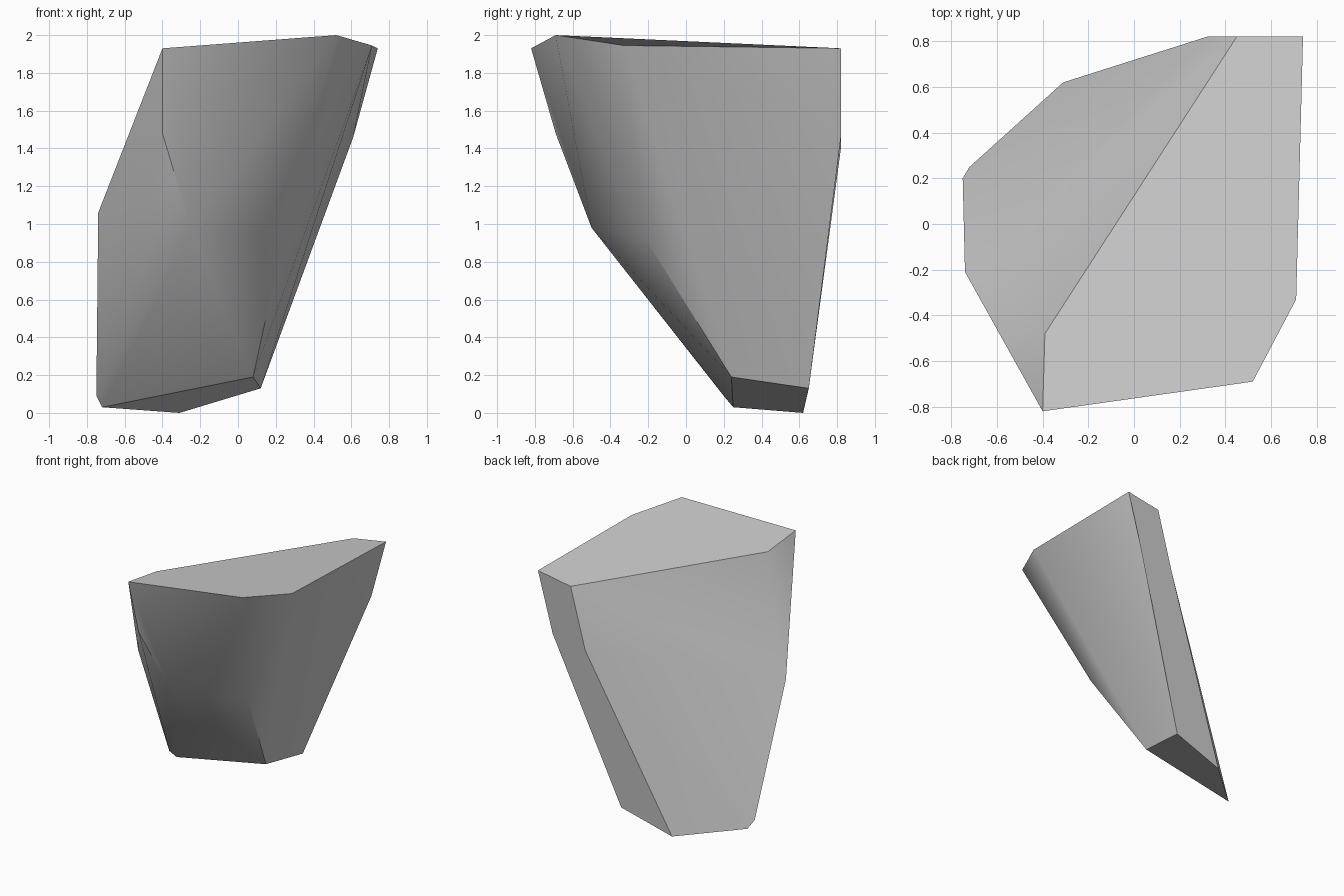
import bpy
import bmesh
import math

cube = bpy.data.objects.get("Cube")
if cube:
    bpy.data.objects.remove(cube, do_unlink=True)

# Stone colour
stone = bpy.data.materials.new("grey_stone")
stone.use_nodes = True
grey = (0.61, 0.61, 0.61, 1)
stone.diffuse_color = grey
stone.node_tree.nodes["Principled BSDF"].inputs["Base Color"].default_value = grey

# Corners of the shard, named by where they sit
corners = {
    # slanted top facet
    "top_front": (-0.40, -0.82, 1.93),
    "top_peak": (0.52, -0.69, 2.0),
    "top_side": (0.71, -0.33, 1.945),
    "top_back": (0.74, 0.82, 1.93),
    "top_inner": (0.45, 0.82, 1.88),
    "top_left": (-0.39, -0.48, 1.886),
    # narrow back facet
    "back_outer": (0.61, 0.82, 1.46),
    "back_inner": (0.32, 0.82, 1.40),
    # small base facet
    "base_left": (-0.72, 0.25, 0.03),
    "base_tip": (-0.31, 0.62, 0.0),
    "base_back": (0.12, 0.65, 0.13),
    "base_front": (0.08, 0.24, 0.19),
    # outer side and worn front
    "side_low": (-0.75, 0.20, 0.09),
    "side_high": (-0.74, -0.21, 1.06),
    "front_high": (-0.40, -0.69, 1.48),
    "front_belly": (-0.25, -0.50, 0.98),
    "front_cheek": (0.24, -0.22, 0.93),
}

# Facets, each listed by its corners
facets = [
    # top, back strip and base
    "top_front top_peak top_side top_back top_inner top_left",
    "top_inner top_back back_outer base_back base_tip back_inner",
    "base_left base_tip base_back base_front",
    # broad slanting flank
    "top_left top_inner side_high",
    "top_inner back_inner side_high",
    "side_high back_inner side_low",
    "side_low back_inner base_left",
    "back_inner base_tip base_left",
    # left edge
    "top_front top_left side_high",
    "top_front side_high front_high",
    "front_high side_high side_low",
    "front_high side_low front_belly",
    "front_belly side_low base_left",
    # worn front
    "top_front front_high front_belly",
    "top_front front_belly top_peak",
    "front_belly base_left base_front",
    "front_belly base_front front_cheek",
    "front_belly front_cheek top_peak",
    # right flank
    "front_cheek base_front top_side",
    "front_cheek top_side top_peak",
    "base_front base_back top_side",
    "base_back back_outer top_side",
    "back_outer top_back top_side",
]

bm = bmesh.new()
verts = {name: bm.verts.new(co) for name, co in corners.items()}
for facet in facets:
    face = bm.faces.new([verts[name] for name in facet.split()])
    face.smooth = True
bmesh.ops.recalc_face_normals(bm, faces=bm.faces)

# Steep breaks stay crisp, shallow ones blend
for edge in bm.edges:
    edge.smooth = edge.calc_face_angle() < math.radians(30)

mesh = bpy.data.meshes.new("rock_shard")
bm.to_mesh(mesh)
bm.free()
mesh.materials.append(stone)
rock = bpy.data.objects.new("rock_shard", mesh)
bpy.context.collection.objects.link(rock)
